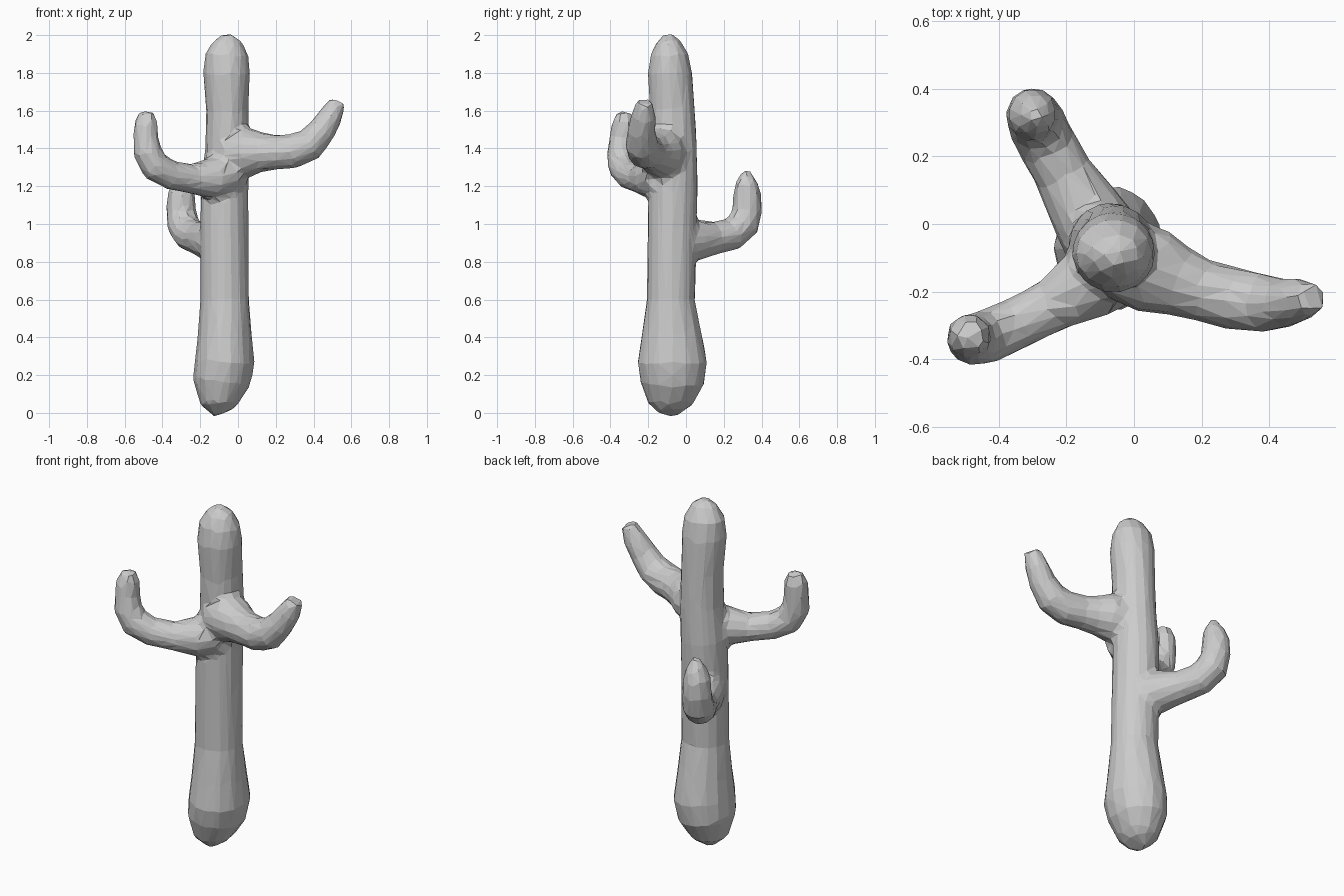
import bpy, bmesh, math
from mathutils import Vector

SIDES = 14


def tube(bm, path):
    """Closed tube through (x, y, z, rx, ry) stations; rings face along the path."""
    pts = [Vector(p[:3]) for p in path]
    rings = []
    for i, p in enumerate(path):
        t = (pts[min(i + 1, len(pts) - 1)] - pts[max(i - 1, 0)]).normalized()
        q = Vector((0, 0, 1)).rotation_difference(t)
        ring = []
        for k in range(SIDES):
            a = 2 * math.pi * k / SIDES
            ring.append(bm.verts.new(
                pts[i] + q @ Vector((p[3] * math.cos(a), p[4] * math.sin(a), 0))))
        rings.append(ring)
    for lo, hi in zip(rings, rings[1:]):
        for k in range(SIDES):
            n = (k + 1) % SIDES
            bm.faces.new((lo[k], lo[n], hi[n], hi[k]))
    bm.faces.new(rings[0][::-1])
    bm.faces.new(rings[-1])


def arm(bm, path):
    tube(bm, [(x, y, z, r, r) for x, y, z, r in path])


bm = bmesh.new()

# trunk: bulging foot, slim waist, rounded head: (z, x min, x max, y min, y max)
trunk = [
    (0.00, -0.13, -0.02, -0.14, -0.02), (0.05, -0.20, 0.01, -0.205, 0.04),
    (0.16, -0.24, 0.065, -0.245, 0.10), (0.27, -0.23, 0.09, -0.26, 0.115),
    (0.40, -0.215, 0.075, -0.24, 0.09), (0.60, -0.20, 0.06, -0.21, 0.05),
    (1.00, -0.20, 0.055, -0.205, 0.06), (1.20, -0.195, 0.055, -0.20, 0.065),
    (1.40, -0.175, 0.06, -0.195, 0.06), (1.60, -0.17, 0.055, -0.195, 0.05),
    (1.80, -0.185, 0.065, -0.205, 0.035), (1.90, -0.175, 0.055, -0.19, 0.015),
    (1.97, -0.13, 0.02, -0.155, -0.03), (2.005, -0.085, -0.03, -0.12, -0.07)]
tube(bm, [((a + b) / 2, (c + d) / 2, z, (b - a) / 2, (d - c) / 2)
          for z, a, b, c, d in trunk])

# right arm
arm(bm, [(-0.05, -0.10, 1.37, .12), (0.06, -0.14, 1.38, .13), (0.13, -0.17, 1.38, .105),
         (0.20, -0.195, 1.38, .093), (0.29, -0.22, 1.385, .093), (0.38, -0.235, 1.42, .088),
         (0.44, -0.235, 1.49, .075), (0.49, -0.225, 1.57, .066), (0.53, -0.22, 1.65, .045)])

# left arm
arm(bm, [(-0.05, -0.12, 1.27, .12), (-0.14, -0.18, 1.24, .11), (-0.25, -0.245, 1.24, .079),
         (-0.36, -0.30, 1.26, .079), (-0.44, -0.335, 1.305, .082), (-0.48, -0.342, 1.38, .077),
         (-0.49, -0.335, 1.47, .068), (-0.485, -0.33, 1.54, .064), (-0.48, -0.33, 1.595, .04)])

# back arm
arm(bm, [(-0.09, -0.05, 0.90, .12), (-0.15, 0.05, 0.915, .11), (-0.21, 0.15, 0.925, .088),
         (-0.26, 0.24, 0.945, .088), (-0.292, 0.305, 1.00, .088), (-0.30, 0.325, 1.08, .08),
         (-0.30, 0.325, 1.16, .075), (-0.29, 0.32, 1.22, .06), (-0.285, 0.32, 1.285, .02)])

bmesh.ops.recalc_face_normals(bm, faces=bm.faces)
mesh = bpy.data.meshes.new("cactus")
bm.to_mesh(mesh)
bm.free()
cactus = bpy.data.objects.new("cactus", mesh)
bpy.context.collection.objects.link(cactus)

# fuse the parts, soften the joints, then reduce to irregular flat facets
fuse = cactus.modifiers.new("fuse", 'REMESH')
fuse.mode = 'VOXEL'
fuse.voxel_size = 0.018
soften = cactus.modifiers.new("soften", 'SMOOTH')
soften.factor = 0.5
soften.iterations = 6
facet = cactus.modifiers.new("facet", 'DECIMATE')
facet.ratio = 0.055
